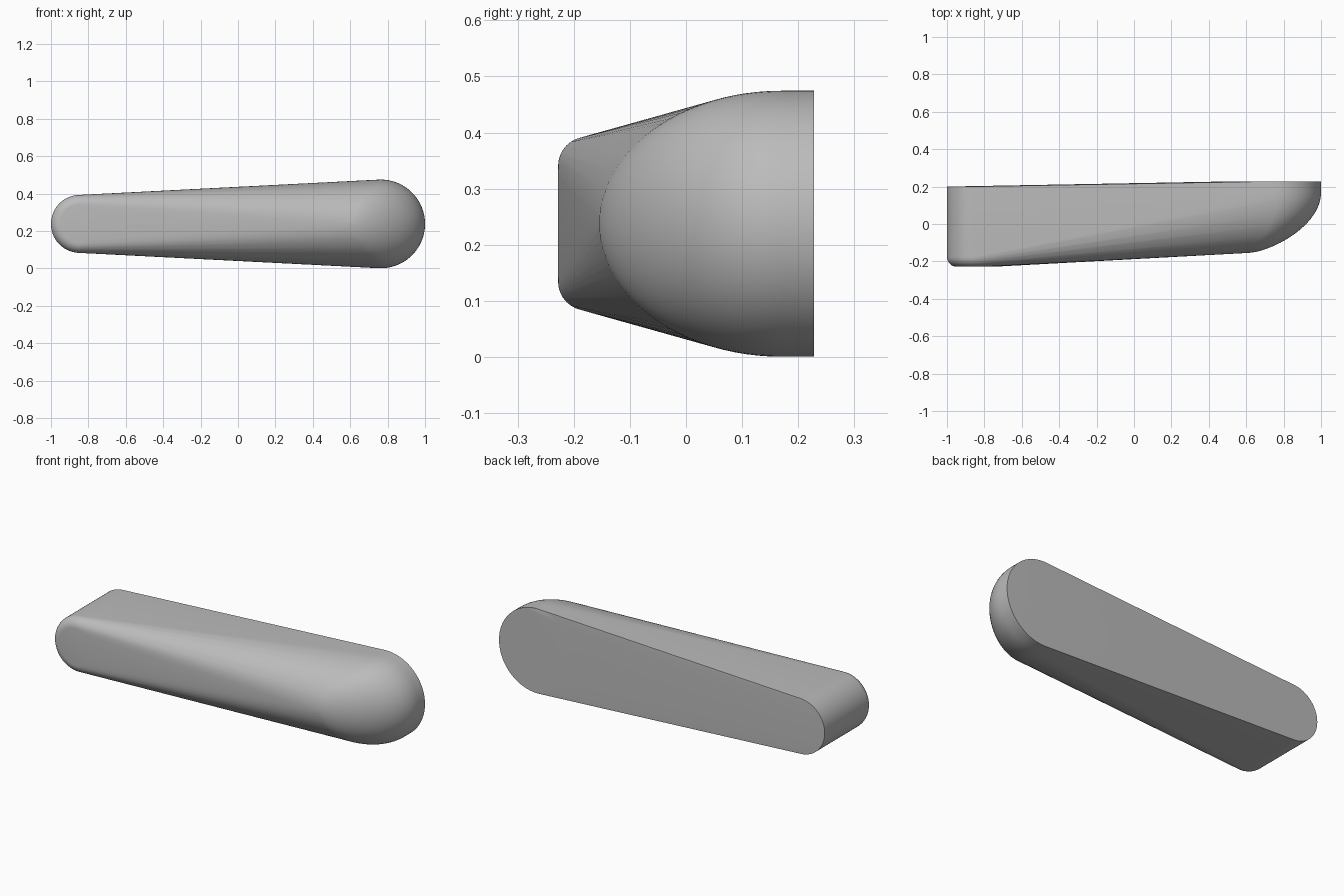
import bpy, bmesh, math

cube = bpy.data.objects.get("Cube")
if cube:
    bpy.data.objects.remove(cube, do_unlink=True)

SEGMENTS = 96
MID_Z = 0.2375


def add_ring(bm, x, y, radius):
    """Circle of points in a plane facing the front."""
    if radius < 0.001:
        bm.verts.new((x, y, MID_Z))
        return
    for i in range(SEGMENTS):
        a = math.tau * i / SEGMENTS
        bm.verts.new((x + radius * math.cos(a), y, MID_Z + radius * math.sin(a)))


bm = bmesh.new()

# Narrow end: short cylinder with a filleted front rim
small_x, small_r, front_y, fillet = -0.845, 0.155, -0.228, 0.052
add_ring(bm, small_x, 0.2, small_r)
for i in range(9):
    a = math.pi / 2 * i / 8
    add_ring(bm, small_x, front_y + fillet * (1 - math.sin(a)),
             small_r - fillet * (1 - math.cos(a)))

# Wide end: straight rim, then a dome leaning towards the narrow end
big_x, big_r, rim_y, depth, lean = 0.763, 0.237, 0.17, 0.325, 0.163
add_ring(bm, big_x, 0.228, big_r)
for i in range(25):
    a = math.pi / 2 * i / 24
    t = math.sin(a)
    add_ring(bm, big_x - lean * t * t, rim_y - depth * t, big_r * math.cos(a))

# Stretch one taut skin over both ends
bmesh.ops.convex_hull(bm, input=bm.verts[:])
bmesh.ops.delete(bm, geom=[v for v in bm.verts if not v.link_faces], context='VERTS')
bmesh.ops.dissolve_limit(bm, angle_limit=math.radians(0.1),
                         verts=bm.verts[:], edges=bm.edges[:])
bmesh.ops.recalc_face_normals(bm, faces=bm.faces[:])

mesh = bpy.data.meshes.new("tapered_handle")
bm.to_mesh(mesh)
bm.free()
handle = bpy.data.objects.new("tapered_handle", mesh)
bpy.context.collection.objects.link(handle)
mesh.shade_smooth()
mesh.set_sharp_from_angle(angle=math.radians(30))

# Plain grey
grey = bpy.data.materials.new("light_grey")
grey.use_nodes = True
colour = (0.5, 0.5, 0.5, 1)
grey.diffuse_color = colour
grey.node_tree.nodes["Principled BSDF"].inputs["Base Color"].default_value = colour
mesh.materials.append(grey)
